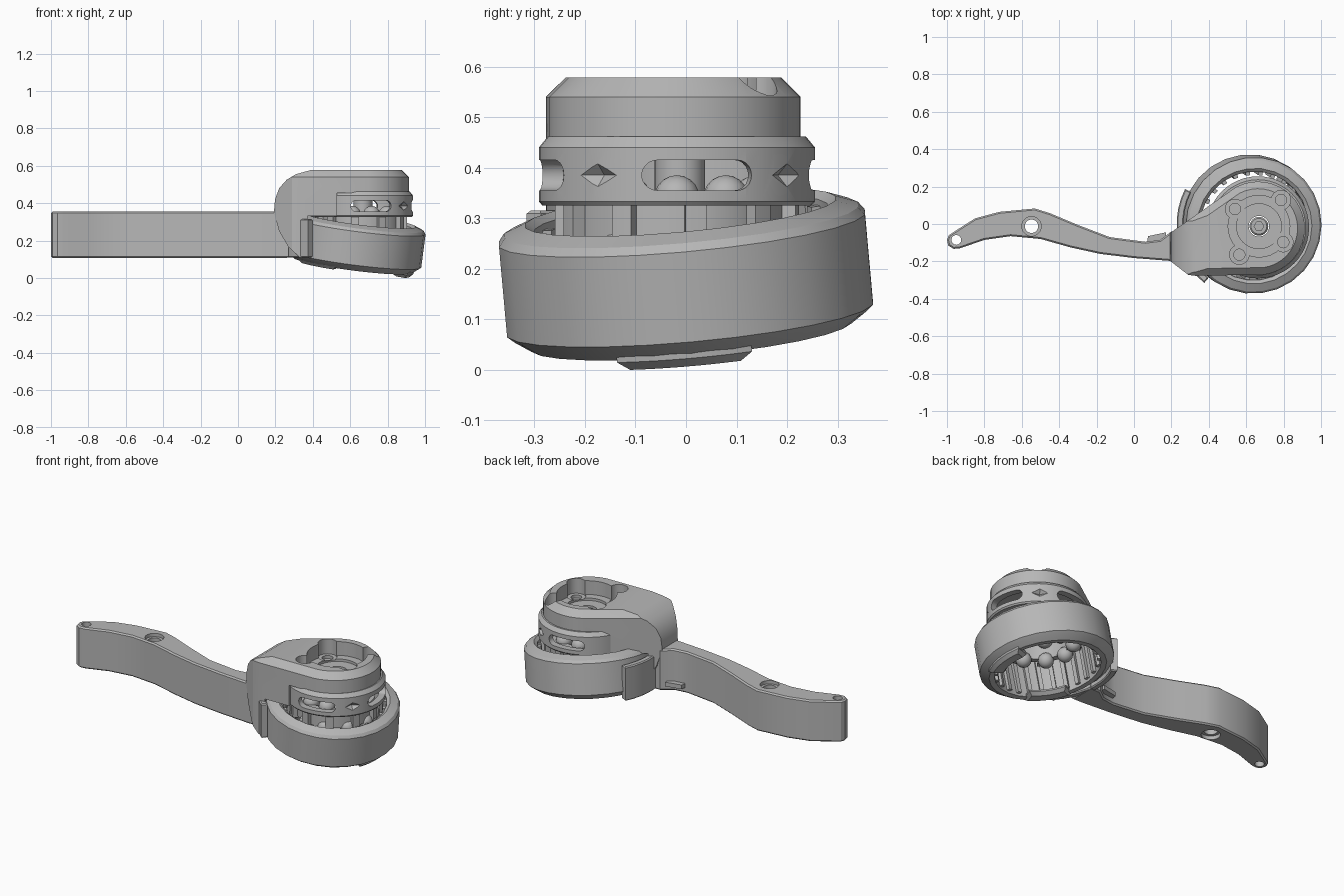
import bpy, bmesh, math
from math import cos, sin, radians, tau
from mathutils import Matrix, Vector

old = bpy.data.objects.get("Cube")
if old:
    bpy.data.objects.remove(old, do_unlink=True)

grey = bpy.data.materials.new("plain grey")
grey.use_nodes = True
grey.diffuse_color = (0.47, 0.47, 0.47, 1)
grey.node_tree.nodes["Principled BSDF"].inputs["Base Color"].default_value = grey.diffuse_color


def make(name, bm, matrix=Matrix()):
    bmesh.ops.recalc_face_normals(bm, faces=bm.faces)
    bm.transform(matrix)
    mesh = bpy.data.meshes.new(name)
    bm.to_mesh(mesh)
    bm.free()
    mesh.materials.append(grey)
    ob = bpy.data.objects.new(name, mesh)
    bpy.context.collection.objects.link(ob)
    return ob


def prism(name, outline, z0, z1, bevel=0, both=False, matrix=Matrix()):
    bm = bmesh.new()
    base = bm.faces.new([bm.verts.new((x, y, z0)) for x, y in outline])
    new = bmesh.ops.extrude_face_region(bm, geom=[base])["geom"]
    bmesh.ops.translate(bm, vec=(0, 0, z1 - z0),
                        verts=[v for v in new if isinstance(v, bmesh.types.BMVert)])
    if bevel:
        mid = (z0 + z1) / 2
        rim = [e for e in bm.edges if abs(e.verts[0].co.z - e.verts[1].co.z) < 1e-4
               and (both or e.verts[0].co.z > mid)]
        bmesh.ops.bevel(bm, geom=rim, offset=bevel, segments=1, affect='EDGES')
    return make(name, bm, matrix)


def circle(x, y, r, n=32, a0=0, a1=None):
    if a1 is None:
        return [(x + r * cos(tau * i / n), y + r * sin(tau * i / n)) for i in range(n)]
    angles = [radians(a0 + (a1 - a0) * i / n) for i in range(n + 1)]
    return [(x + r * cos(a), y + r * sin(a)) for a in angles]


def band(r0, r1, a0, a1, n=10):
    return circle(0, 0, r1, n, a0, a1) + circle(0, 0, r0, n, a1, a0)


def lathe(name, profile, n, matrix):
    bm = bmesh.new()
    rings = [[bm.verts.new((x, y, z)) for x, y in circle(0, 0, r, n)] for r, z in profile]
    for a, b in zip(rings, rings[1:] + rings[:1]):
        for i in range(n):
            j = (i + 1) % n
            bm.faces.new((a[i], a[j], b[j], b[i]))
    return make(name, bm, matrix)


def balls(name, centres, z, radius):
    bm = bmesh.new()
    for x, y in centres:
        bmesh.ops.create_uvsphere(bm, u_segments=16, v_segments=10, radius=radius,
                                  matrix=Matrix.Translation((x, y, z)))
    make(name, bm)


def boolean(ob, cutter, operation='DIFFERENCE'):
    mod = ob.modifiers.new("cut", 'BOOLEAN')
    mod.operation = operation
    mod.solver = 'EXACT'
    mod.object = cutter
    bpy.context.view_layer.objects.active = ob
    bpy.ops.object.modifier_apply(modifier=mod.name)
    bpy.data.objects.remove(cutter, do_unlink=True)


def cut_round(ob, x, y, r, z0, z1):
    boolean(ob, prism("cutter", circle(x, y, r), z0, z1))


# Curved lever arm with two through holes
arm = prism("lever_arm", [
    (-.99, -.06), (-.96, -.04), (-.85, .03), (-.72, .065), (-.53, .083), (-.45, .058),
    (-.3, -.005), (-.13, -.07), (.06, -.095), (.14, -.085), (.2, -.04), (.27, -.04),
    (.27, -.2), (.19, -.197), (0, -.182), (-.18, -.16), (-.34, -.125), (-.5, -.08),
    (-.66, -.065), (-.8, -.085), (-.93, -.13), (-.965, -.133), (-.993, -.115),
    (-1, -.085)], .108, .355, .008, True)
for x, y, r in ((-.95, -.085, .026), (-.548, -.012, .036)):
    cut_round(arm, x, y, r, 0, .5)
cut_round(arm, -.548, -.012, .052, .335, .5)
cut_round(arm, -.548, -.012, .052, 0, .13)

# Small wedge tab on the back of the arm
prism("arm_tab", [(.07, -.1), (.075, -.065), (.17, -.045), (.17, -.1)], .14, .165)

# Head housing: plan outline trimmed by a side profile
HX, HY = .663, -.018
head = prism("head_housing", circle(HX, HY - .005, .25, 22, 118, -82)
             + [(.33, -.277), (.29, -.272), (.19, -.195), (.19, -.05)], .08, .578, .038)
side = prism("cutter", [
    (.192, .35), (.198, .42), (.22, .48), (.26, .525), (.31, .555), (.39, .577),
    (.45, .6), (1, .6), (1, .455), (.53, .455), (.53, .325), (.39, .325), (.39, .11),
    (.33, .11), (.27, .165), (.22, .25)], -.5, .5, matrix=Matrix.Rotation(radians(90), 4, 'X'))
boolean(head, side, 'INTERSECT')
cut_round(head, .64, 0, .385, 0, .331)
cut_round(head, HX, HY, .236, .2, .456)

# Clover-shaped pocket with screw holes in the top of the head
PX, PY = .668, -.012
cut_round(head, PX, PY, .165, .495, .7)
for dx, dy in ((-.128, .092), (.118, .14), (-.105, -.152), (.13, -.085)):
    cut_round(head, PX + dx, PY + dy, .052, .488, .7)
    cut_round(head, PX + dx, PY + dy, .03, .47, .7)
cut_round(head, PX, PY, .12, .48, .7)
cut_round(head, PX, PY, .055, .44, .7)
prism("axle", circle(PX, PY, .05), .335, .475, .008, True)
prism("axle_nut", circle(PX, PY, .028, 6), .465, .485)

# Slotted carrier ring under the head
ring = lathe("carrier_ring", [(.235, .325), (.266, .325), (.273, .333), (.273, .44),
                              (.255, .462), (.235, .462)], 48, Matrix.Translation((HX, HY, 0)))


def ring_place(angle):
    return (Matrix.Translation((HX, HY, .385)) @ Matrix.Rotation(radians(angle + 90), 4, 'Z')
            @ Matrix.Rotation(radians(90), 4, 'X'))


for angle in (9, -79, 97):
    slot = [(-.08 + x, y) for x, y in circle(0, 0, .03, 10, 90, 270)] \
        + [(.08 + x, y) for x, y in circle(0, 0, .03, 10, -90, 90)]
    boolean(ring, prism("cutter", slot, .15, .35, matrix=ring_place(angle)))

# Shallow pyramid dents between the slots
for angle in (-35, 53):
    bm = bmesh.new()
    bmesh.ops.create_cone(bm, cap_ends=True, segments=4, radius1=0, radius2=1, depth=.05,
                          matrix=Matrix.Translation((0, 0, .275)) @ Matrix.Diagonal((.11, .05, 1, 1)))
    boolean(ring, make("cutter", bm, ring_place(angle)))

# Ribbed drum hanging from the ring into the cup, with bearing balls
place = Matrix.Translation((HX, HY, 0))
lathe("inner_drum", [(.18, .235), (.215, .235), (.215, .34), (.18, .34)], 40, place)
for i in range(10):
    a = i * 36 + 9
    prism("drum_rib", band(.205, .242, a - 5, a + 5, 2), .225, .335, matrix=place)
balls("lower_balls", circle(HX, HY, .195, 10), .23, .043)
balls("upper_balls", circle(HX, HY, .165, 10), .34, .045)

# Tilted cup with inner teeth and two bottom flanges
up = Vector((.13, -.09, 1))
tilt = Matrix.Translation((.628, 0, .189)) @ \
    Vector((0, 0, 1)).rotation_difference(up).to_matrix().to_4x4()
lathe("tilted_cup", [(.29, -.12), (.32, -.122), (.352, -.1), (.366, -.088), (.366, .092),
                     (.354, .108), (.31, .125), (.292, .112)], 26, tilt)
for i in range(26):
    a = i * 360 / 26
    prism("cup_tooth", band(.272, .296, a - 2.4, a + 2.4, 1), -.105, .1, matrix=tilt)
for a, depth in ((-3, .143), (230, .132)):
    prism("bottom_flange", band(.24, .33, a - 24, a + 24), .105, depth, .018,
          matrix=tilt @ Matrix.Diagonal((1, 1, -1, 1)))

# Curved shield between the arm and the cup
prism("shield_wall", band(.375, .412, 153, 230), .11, .315, .006, True,
      Matrix.Translation((.64, 0, 0)))

# Smooth shading with sharp edges kept
bpy.ops.object.select_all(action='DESELECT')
for ob in bpy.context.scene.objects:
    if ob.type == 'MESH' and not ob.hide_render:
        ob.select_set(True)
        bpy.context.view_layer.objects.active = ob
bpy.ops.object.shade_smooth_by_angle(angle=radians(30))
